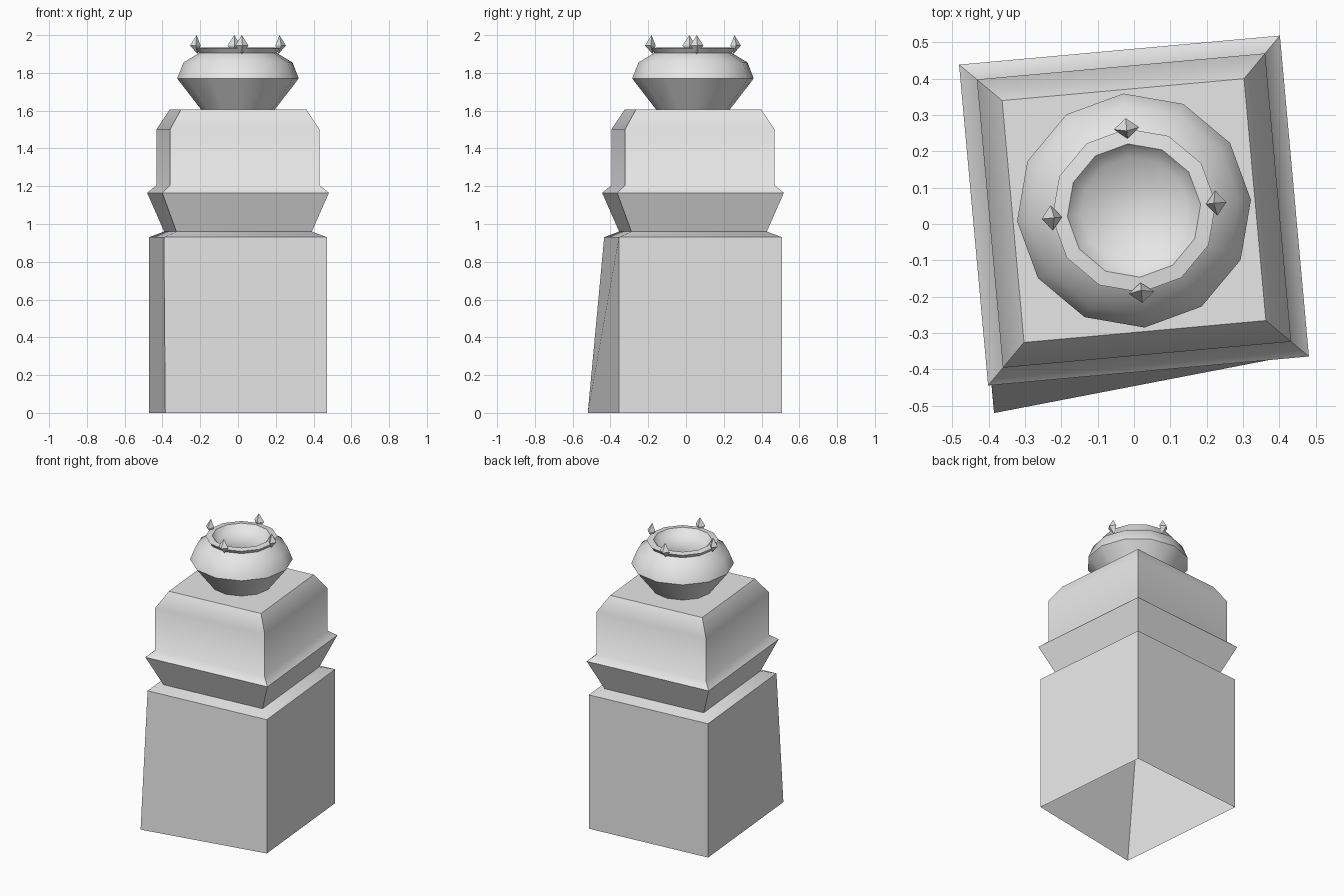
import bpy, bmesh, math
from mathutils import Vector

if "Cube" in bpy.data.objects:
    bpy.data.objects.remove(bpy.data.objects["Cube"], do_unlink=True)

TURN = math.radians(5.17)          # the whole column is slightly twisted
CENTRE = Vector((0, 0.037, 0))

stone = bpy.data.materials.new("grey stone")
stone.use_nodes = True
GREY = (0.8, 0.8, 0.8, 1)
stone.diffuse_color = GREY
stone.node_tree.nodes["Principled BSDF"].inputs["Base Color"].default_value = GREY


def finish(name, bm, smooth=None):
    bmesh.ops.recalc_face_normals(bm, faces=bm.faces)
    mesh = bpy.data.meshes.new(name)
    bm.to_mesh(mesh)
    bm.free()
    mesh.materials.append(stone)
    obj = bpy.data.objects.new(name, mesh)
    bpy.context.collection.objects.link(obj)
    if smooth:
        bpy.ops.object.select_all(action='DESELECT')
        obj.select_set(True)
        bpy.context.view_layer.objects.active = obj
        bpy.ops.object.shade_smooth_by_angle(angle=math.radians(smooth))
    return obj


def loft(profile, sides, start):
    """Stack polygon rings of (radius, z), capped at the last ring."""
    bm = bmesh.new()
    rings = []
    for r, z in profile:
        angles = [start + math.tau * i / sides for i in range(sides)]
        rings.append([bm.verts.new(CENTRE + Vector((r * math.cos(a), r * math.sin(a), z)))
                      for a in angles])
    for low, high in zip(rings, rings[1:]):
        for i in range(sides):
            j = (i + 1) % sides
            bm.faces.new((low[i], low[j], high[j], high[i]))
    bm.faces.new(rings[-1])
    return bm, rings


def square(profile):
    """Square loft from (half width, z)."""
    return loft([(h * math.sqrt(2), z) for h, z in profile], 4, TURN + math.pi / 4)


# Plinth and shaft: open underneath, with one bottom corner pulled forward
bm, rings = square([(0.433, 0), (0.433, 0.93), (0.36, 0.96), (0.443, 1.165),
                    (0.398, 1.205), (0.398, 1.5), (0.334, 1.605)])
corner = min(rings[0], key=lambda v: v.co.x + v.co.y)
corner.co = (-0.385, -0.52, 0)
finish("pedestal", bm, 53)

# Faceted bowl with a flared lip and shallow hollow
bm, rings = loft([(0.195, 1.605), (0.323, 1.77), (0.29, 1.855), (0.207, 1.905),
                  (0.226, 1.93), (0.184, 1.935), (0.147, 1.89)], 12, TURN)
finish("bowl", bm, 53)

# Four small spikes around the lip
for k in range(4):
    a = TURN + k * math.pi / 2
    out = Vector((math.cos(a), math.sin(a), 0))
    side = Vector((-out.y, out.x, 0))
    mid = CENTRE + out * 0.227 + Vector((0, 0, 1.945))
    bm = bmesh.new()
    belt = [bm.verts.new(mid + d) for d in
            (out * 0.028, side * 0.035, out * -0.028, side * -0.035)]
    tip = bm.verts.new(CENTRE + out * 0.22 + Vector((0, 0, 2)))
    foot = bm.verts.new(CENTRE + out * 0.215 + Vector((0, 0, 1.9)))
    for i in range(4):
        j = (i + 1) % 4
        bm.faces.new((belt[i], belt[j], tip))
        bm.faces.new((belt[j], belt[i], foot))
    finish(f"spike_{k + 1}", bm)
